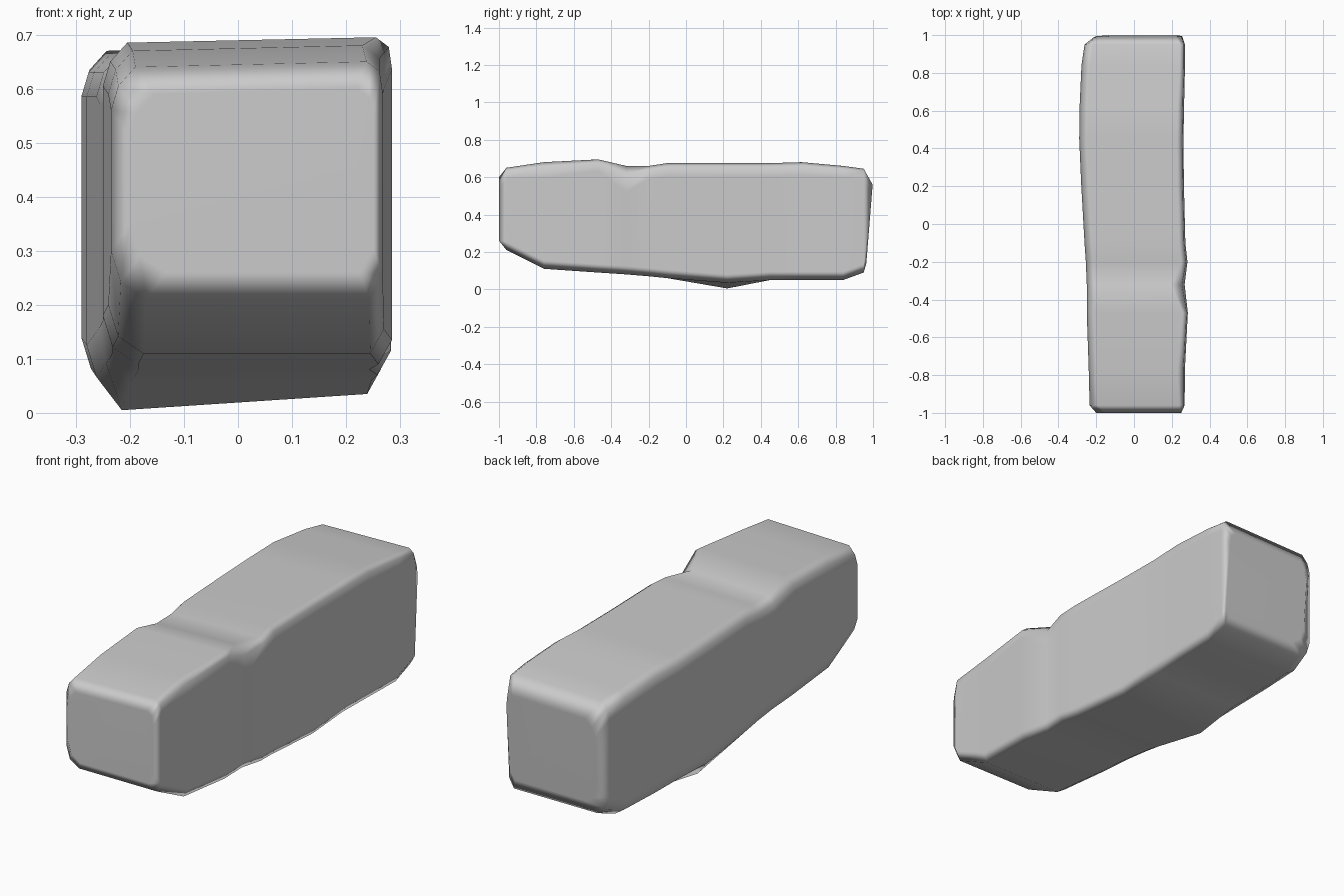
import bpy
import bmesh
import math

cube = bpy.data.objects.get("Cube")
if cube:
    bpy.data.objects.remove(cube, do_unlink=True)

grey = bpy.data.materials.new("plain grey")
grey.use_nodes = True
colour = (0.6, 0.6, 0.6, 1)
grey.diffuse_color = colour
grey.node_tree.nodes["Principled BSDF"].inputs["Base Color"].default_value = colour


def section(y, left, right, low, high, shoulder, dip, lean):
    """Ring of a bevelled rectangle; dip lowers the -x bottom edge."""
    soft, tight = 0.045, 0.025
    ring = [
        (left + soft + 0.02, low - dip), (right - tight, low),
        (right, low + soft), (right, high - 2 * shoulder),
        (right - shoulder * 0.2, high - shoulder * 0.6), (right - shoulder, high),
        (left + soft, high - 0.01), (left + soft * 0.3, high - soft),
        (left, high - 2 * soft), (left, low + 2 * soft),
        (left + soft * 0.4, low + soft * 0.7),
    ]
    middle = (low + high) / 2
    return [(x, y + lean * (z - middle), z) for x, z in ring]


# Stations from front to back: y, left, right, low, high, shoulder, dip, lean
stations = [
    (-1.0, -.2, .25, .26, .6, .03, 0, 0),
    (-.96, -.235, .268, .21, .65, .03, 0, 0),
    (-.76, -.24, .27, .11, .68, .04, 0, 0),
    (-.47, -.25, .285, .09, .695, .03, 0, 0),
    (-.32, -.25, .268, .08, .66, .07, 0, 0),
    (-.2, -.255, .283, .07, .66, .035, 0, 0),
    (-.1, -.262, .272, .06, .675, .035, 0, 0),
    (.22, -.28, .264, .035, .675, .035, .03, 0),
    (.45, -.29, .262, .05, .675, .035, 0, 0),
    (.62, -.288, .265, .05, .68, .035, 0, 0),
    (.84, -.278, .27, .05, .66, .03, 0, 0),
    (.95, -.262, .27, .09, .645, .03, 0, 0),
    (.981, -.21, .255, .14, .56, .03, 0, .08),
]

# Body lofted through the stations and closed at both ends
bm = bmesh.new()
rings = [[bm.verts.new(p) for p in section(*s)] for s in stations]
for a, b in zip(rings, rings[1:]):
    for i in range(len(a)):
        j = (i + 1) % len(a)
        bm.faces.new((a[i], a[j], b[j], b[i]))
bm.faces.new(rings[0])
bm.faces.new(rings[-1])
bmesh.ops.recalc_face_normals(bm, faces=bm.faces)
for face in bm.faces:
    face.smooth = True
mesh = bpy.data.meshes.new("body")
bm.to_mesh(mesh)
bm.free()
mesh.materials.append(grey)
body = bpy.data.objects.new("body", mesh)
bpy.context.collection.objects.link(body)

# Keep broad faces flat and shade only the bevels
weighted = body.modifiers.new("weighted normals", "WEIGHTED_NORMAL")
weighted.weight = 70
